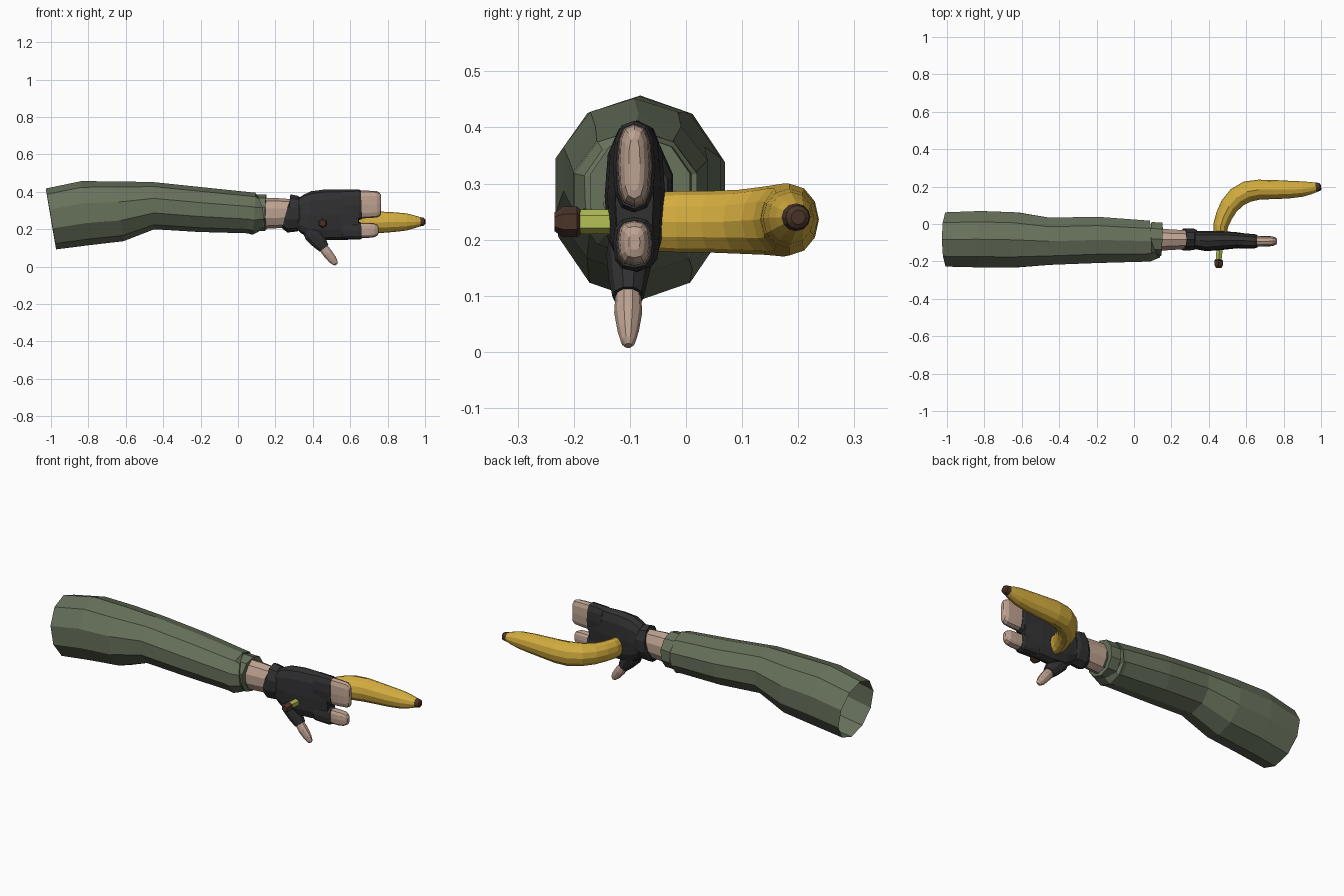
import bpy
import math
from mathutils import Vector

cube = bpy.data.objects.get("Cube")
if cube:
    bpy.data.objects.remove(cube, do_unlink=True)


def material(name, rgb):
    m = bpy.data.materials.new(name)
    m.use_nodes = True
    m.diffuse_color = (*rgb, 1)
    m.node_tree.nodes["Principled BSDF"].inputs["Base Color"].default_value = (*rgb, 1)
    return m


OLIVE = material("olive cloth", (0.135, 0.165, 0.105))
BLACK = material("black glove", (0.03, 0.03, 0.032))
SKIN = material("skin", (0.51, 0.36, 0.28))
YELLOW = material("banana yellow", (0.66, 0.42, 0.05))
GREEN = material("stem green", (0.45, 0.52, 0.09))
BROWN = material("tip brown", (0.07, 0.035, 0.022))


def loft(name, rings, mats, up=(0, 0, 1), sides=12, power=1.0, caps=(True, True), rule=None):
    """Skin rings of (centre, half size along up, half size across)."""
    centres = [Vector(r[0]) for r in rings]
    verts, faces, index = [], [], []
    last = len(rings) - 1
    for i, (c, hu, hv) in enumerate(rings):
        t = (centres[min(i + 1, last)] - centres[max(i - 1, 0)]).normalized()
        u = Vector(up)
        u = (u - t * u.dot(t)).normalized()
        v = t.cross(u)
        for k in range(sides):
            a = math.tau * k / sides
            cu, cv = math.cos(a), math.sin(a)
            cu = math.copysign(abs(cu) ** power, cu)
            cv = math.copysign(abs(cv) ** power, cv)
            verts.append(Vector(c) + u * cu * hu + v * cv * hv)
    for i in range(last):
        for k in range(sides):
            n = (k + 1) % sides
            faces.append((i * sides + k, i * sides + n, (i + 1) * sides + n, (i + 1) * sides + k))
            index.append(rule(i) if rule else 0)
    if caps[0]:
        faces.append(tuple(reversed(range(sides))))
        index.append(index[0])
    if caps[1]:
        faces.append(tuple(range(last * sides, (last + 1) * sides)))
        index.append(index[last * sides - 1])
    mesh = bpy.data.meshes.new(name)
    mesh.from_pydata(verts, [], faces)
    for m in mats:
        mesh.materials.append(m)
    for p, m in zip(mesh.polygons, index):
        p.material_index = m
    mesh.update()
    obj = bpy.data.objects.new(name, mesh)
    bpy.context.collection.objects.link(obj)
    return obj


def span(x, z0, z1, y0, y1):
    """Ring across the arm, given by its extents."""
    return ((x, (y0 + y1) / 2, (z0 + z1) / 2), (z1 - z0) / 2, (y1 - y0) / 2)


# Sleeve, open at the shoulder
loft("sleeve", [
    span(-1.0, .09, .42, -.235, .07),
    span(-.82, .113, .458, -.24, .077),
    span(-.63, .135, .457, -.24, .07),
    span(-.45, .20, .452, -.225, .04),
    span(-.2, .185, .425, -.215, .045),
    span(.06, .178, .398, -.207, .025),
    span(.085, .17, .396, -.205, .025),
    span(.105, .19, .38, -.19, .01),
    span(.1, .22, .35, -.13, -.04),
], [OLIVE], sides=10, caps=(False, False))

# Cuff band
loft("sleeve_cuff", [
    span(.09, .19, .385, -.175, .015),
    span(.148, .19, .385, -.175, .012),
    span(.15, .205, .365, -.15, -.015),
    span(.12, .21, .36, -.14, -.02),
], [OLIVE], sides=10, caps=(False, False))

# Bare wrist
loft("wrist", [
    span(.10, .20, .368, -.148, -.02),
    span(.2, .205, .367, -.142, -.026),
    span(.30, .212, .36, -.135, -.032),
], [SKIN], sides=10)

# Glove strap and palm
loft("glove_strap", [
    span(.262, .20, .375, -.14, -.024),
    span(.272, .182, .387, -.146, -.02),
    span(.32, .188, .378, -.142, -.022),
    span(.335, .205, .36, -.135, -.03),
], [BLACK], sides=10)
loft("glove_palm", [
    span(.31, .205, .36, -.13, -.035),
    span(.345, .178, .385, -.137, -.038),
    span(.385, .152, .403, -.145, -.037),
    span(.46, .142, .412, -.14, -.037),
    span(.55, .143, .413, -.13, -.044),
    span(.645, .145, .41, -.126, -.058),
], [BLACK], power=.75)

# Joined upper fingers and the lower finger, each with a glove opening
for name, z0, z1, tip in (("upper_fingers", .255, .41, .765), ("lower_finger", .15, .238, .752)):
    loft(name + "_glove", [
        span(.56, z0 - .004, z1, -.13, -.047),
        span(.648, z0 - .006, z1 + .002, -.13, -.055),
        span(.66, z0, z1 - .003, -.125, -.06),
    ], [BLACK], power=.75)
    loft(name, [
        span(.63, z0 + .003, z1 - .004, -.122, -.062),
        span(.70, z0 + .004, z1 - .004, -.121, -.064),
        span(tip - .022, z0 + .008, z1 - .006, -.118, -.066),
        span(tip - .006, z0 + .018, z1 - .014, -.11, -.074),
        span(tip, z0 + .032, z1 - .028, -.102, -.082),
    ], [SKIN], power=.7)

# Thumb
loft("thumb_glove", [
    ((.385, -.095, .215), .04, .05),
    ((.405, -.1, .17), .042, .052),
    ((.435, -.103, .13), .035, .042),
    ((.46, -.103, .098), .028, .031),
], [BLACK], up=(0, 1, 0), sides=10)
loft("thumb", [
    ((.445, -.103, .115), .022, .026),
    ((.48, -.103, .07), .025, .027),
    ((.506, -.103, .037), .019, .024),
    ((.521, -.103, .018), .013, .016),
    ((.526, -.103, .011), .006, .008),
], [SKIN], up=(0, 1, 0), sides=10)

# Banana pushed through the palm
Z = .232
loft("banana", [
    ((.458, -.11, Z), .035, .025),
    ((.46, -.06, Z), .052, .035),
    ((.463, -.01, Z), .055, .04),
    ((.482, .045, Z), .055, .045),
    ((.508, .095, Z), .057, .05),
    ((.55, .142, Z + .002), .061, .055),
    ((.605, .173, Z + .003), .065, .057),
    ((.67, .184, Z + .004), .064, .053),
    ((.75, .184, Z + .005), .058, .051),
    ((.83, .184, Z + .006), .053, .047),
    ((.90, .187, Z + .007), .046, .041),
    ((.945, .192, Z + .008), .034, .033),
    ((.972, .196, Z + .008), .025, .026),
    ((.994, .199, Z + .008), .021, .021),
    ((1.0, .2, Z + .008), .013, .013),
], [YELLOW, BROWN], rule=lambda i: 1 if i >= 12 else 0)
loft("banana_stem", [
    ((.46, -.09, Z), .024, .022),
    ((.457, -.14, Z), .022, .019),
    ((.453, -.188, Z), .022, .018),
    ((.453, -.194, Z), .027, .025),
    ((.453, -.22, Z), .027, .026),
    ((.453, -.234, Z), .017, .018),
], [GREEN, BROWN], sides=6, rule=lambda i: 1 if i >= 2 else 0)
